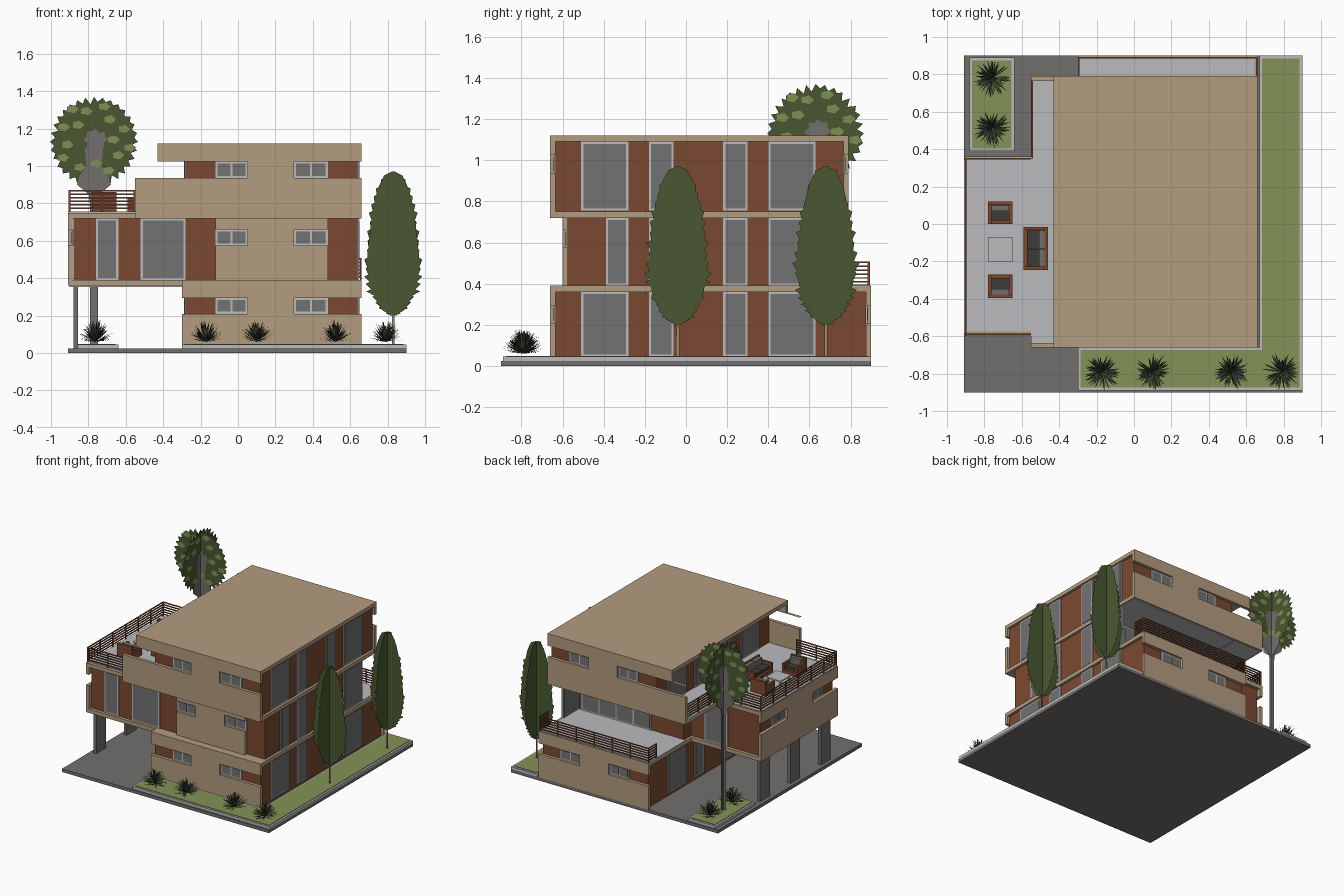
import bpy, bmesh, math, random
from mathutils import Vector

random.seed(4)
cube = bpy.data.objects.get("Cube")
if cube:
    bpy.data.objects.remove(cube)


def material(name, r, g, b):
    m = bpy.data.materials.new(name)
    col = [(c / 255) ** 2.2 for c in (r, g, b)] + [1]
    m.diffuse_color = col
    m.use_nodes = True
    m.node_tree.nodes["Principled BSDF"].inputs["Base Color"].default_value = col
    return m


TAN = material("tan_render", 178, 155, 127)
BROWN = material("brown_cladding", 122, 74, 52)
GLASS = material("grey_glass", 114, 114, 114)
LIGHT = material("light_concrete", 186, 186, 188)
DARK = material("dark_paving", 113, 111, 110)
GRASS = material("grass", 130, 145, 88)
GREEN = material("dark_leaf", 74, 88, 52)
PALE = material("pale_leaf", 126, 142, 86)
CHARCOAL = material("charcoal", 62, 64, 58)
BARK = material("pale_bark", 165, 135, 105)

parts = {}


def part(name, mat):
    # Returns the mesh of a part and the slot of one of its colours
    bm, mats = parts.setdefault(name, (bmesh.new(), []))
    if mat not in mats:
        mats.append(mat)
    return bm, mats.index(mat)


def face(name, mat, pts):
    bm, slot = part(name, mat)
    bm.faces.new([bm.verts.new(p) for p in pts]).material_index = slot


def box(name, mat, x0, x1, y0, y1, z0, z1):
    bm, slot = part(name, mat)
    lo, size = Vector((x0, y0, z0)), Vector((x1 - x0, y1 - y0, z1 - z0))
    for v in (made := bmesh.ops.create_cube(bm, size=1)["verts"]):
        v.co = lo + (v.co + Vector((.5, .5, .5))) * size
    for f in {f for v in made for f in v.link_faces}:
        f.material_index = slot


def wall_box(name, mat, axis, p, depth, a0, a1, z0, z1):
    # Box centred on a wall plane at x = p or y = p
    d = (p - depth, p + depth)
    box(name, mat, *(d + (a0, a1) if axis == "x" else (a0, a1) + d), z0, z1)


def glazing(name, axis, p, a0, a1, z0, z1, panes=1, rim=.011):
    wall_box(name, LIGHT, axis, p, .006, a0, a1, z0, z1)
    w = (a1 - a0 - rim) / panes
    for i in range(panes):
        s = a0 + rim + i * w
        wall_box(name, GLASS, axis, p, .009, s, s + w - rim, z0 + rim, z1 - rim)


def facade(name, axis, p, wall, a0, a1, zs, wins):
    # Thick panel with an open strip holding two windows and a solid pier
    z0, z1, z2, z3 = zs
    wall_box(name, TAN, axis, p, .0125, a0, a1, z0, z1)
    wall_box(name, TAN, axis, p, .0125, wins[0][1], wins[1][0], z1, z2)
    wall_box(name, TAN, axis, p, .0125, a0, a1, z2, z3)
    for w in wins:
        glazing(name + "_windows", axis, wall, *w, z1, z2, 2)


def railing(name, axis, p, a0, a1, z0):
    for i in range(6):
        z = z0 + .015 + i * .019
        wall_box(name, BROWN, axis, p, .004, a0, a1, z, z + .007)
    n = max(1, round((a1 - a0) / .16))
    for i in range(n + 1):
        s = a0 + (a1 - a0 - .008) * i / n
        wall_box(name, BROWN, axis, p, .004, s, s + .008, z0, z0 + .115)


# Site, curbs and lawns
box("paving", DARK, -.91, .9, -.9, .9, 0, .025)
for x0, x1, y0, y1 in ((-.3, .9, -.89, -.66), (.67, .9, -.89, .9), (-.88, -.64, .39, .89)):
    box("curb", LIGHT, x0, x1, y0, y1, .025, .045)
for x0, x1, y0, y1 in ((-.285, .885, -.875, -.675), (.685, .885, -.675, .885), (-.865, -.655, .405, .875)):
    box("lawn", GRASS, x0, x1, y0, y1, .04, .049)

# Clad storeys and left wing
box("ground_walls", BROWN, -.28, .64, -.635, .875, .025, .36)
box("middle_walls", BROWN, -.28, .64, -.575, .43, .39, .72)
box("wing_walls", BROWN, -.88, -.28, -.575, .335, .39, .72)
box("top_walls", BROWN, -.28, .64, -.635, .765, .75, 1.09)

# Slabs, roof, balcony floors and ceilings
box("lower_slab", TAN, -.3, .66, -.66, .9, .36, .39)
box("wing_slab", TAN, -.91, -.3, -.6, .36, .36, .39)
box("upper_slab", TAN, -.55, .66, -.66, .79, .72, .75)
box("wing_roof", TAN, -.91, -.55, -.6, .36, .72, .75)
box("roof", TAN, -.43, .66, -.66, .79, 1.09, 1.12)
box("balcony_floor", LIGHT, -.3, .645, .43, .89, .388, .395)
box("terrace_floor", LIGHT, -.905, -.55, -.575, .355, .748, .756)
box("terrace_floor", LIGHT, -.55, -.28, -.635, .765, .748, .756)
box("ceilings", LIGHT, -.29, .65, .43, .78, .714, .721)
box("ceilings", LIGHT, -.54, -.3, .36, .78, .714, .721)
box("ceilings", LIGHT, -.9, -.3, -.59, .35, .354, .361)

# Slotted facade panels
wins = ((-.12, .05), (.30, .48))
low, mid, high = (.025, .21, .295, .39), (.39, .575, .66, .72), (.72, .935, 1.025, 1.03)
facade("ground_front_panel", "y", -.6475, -.636, -.3, .66, low, wins)
facade("ground_back_panel", "y", .8875, .876, -.3, .66, low, wins)
facade("middle_front_panel", "y", -.5875, -.576, -.12, .48, mid, wins)
facade("top_front_panel", "y", -.6475, -.636, -.55, .66, high[:2] + (1.025, 1.025), wins)
facade("top_back_panel", "y", .7775, .766, -.55, .66, high[:2] + (1.025, 1.025), wins)
facade("wing_left_panel", "x", -.8975, -.881, -.6, .36, (.36, .575, .66, .75), ((-.46, -.29), (.03, .20)))
for y in (-.6475, .7775):
    wall_box("roof_fascia", TAN, "y", y, .0125, -.43, .66, 1.025, 1.1)

# Tall glazing on side, front and rear walls
wide = ((-.51, -.28), (-.18, -.06), (.18, .30), (.40, .63))
for a0, a1 in wide:
    for x in (-.28, .64):
        glazing("ground_doors", "x", x, a0, a1, .045, .36)
        glazing("top_doors", "x", x, a0, a1, .755, 1.09)
for a0, a1 in ((-.39, -.28),) + wide[1:]:
    glazing("middle_doors", "x", .64, a0, a1, .39, .72)
for a0, a1 in ((-.76, -.64), (-.52, -.28)):
    glazing("wing_doors", "y", -.575, a0, a1, .39, .72)
glazing("wing_doors", "y", .335, -.6, -.4, .39, .72)
glazing("balcony_doors", "y", .43, 0, .61, .395, .714, 4)

# Columns below the wing
for y in (-.49, -.11, .27):
    box("columns", DARK, -.88, -.855, y - .06, y + .06, .025, .36)

# Railings
railing("terrace_railing", "x", -.9, -.595, .355, .755)
railing("terrace_railing", "y", -.59, -.905, -.55, .755)
railing("terrace_railing", "y", .35, -.905, -.55, .755)
railing("terrace_railing", "x", -.545, .35, .765, .755)
railing("balcony_railing", "y", .89, -.3, .66, .39)
for x in (-.295, .655):
    railing("balcony_railing", "x", x, .79, .89, .39)


# Terrace seating: cladded frame with cushions, back on the given side
def seat(name, x0, x1, y0, y1, back, cushions):
    z, t = .756, .018
    box(name, BROWN, x0, x1, y0, y1, z, z + .025)
    sides = {"-x": (x0, x0 + t, y0, y1), "+x": (x1 - t, x1, y0, y1),
             "-y": (x0, x1, y0, y0 + t), "+y": (x0, x1, y1 - t, y1)}
    front = {"-x": "+x", "+x": "-x", "-y": "+y", "+y": "-y"}[back]
    for s, r in sides.items():
        if s != front:
            box(name, BROWN, *r, z, z + (.105 if s == back else .075))
    step = (y1 - y0 - 2 * t) / cushions
    for i in range(cushions):
        c = (x0 + t, x1 - t, y0 + t + i * step, y0 + t + (i + 1) * step - .003)
        box(name, CHARCOAL, *c, z + .025, z + .05)
        b = list(c)
        if back == "+x":
            b[0] = b[1] - .03
        elif back == "+y":
            b[2] = b[3] - .03
        else:
            b[3] = b[2] + .03
        box(name, DARK, *b, z + .05, z + .1)


seat("armchair_rear", -.78, -.65, 0, .12, "+y", 1)
seat("armchair_front", -.78, -.65, -.395, -.27, "-y", 1)
seat("sofa", -.59, -.46, -.245, -.015, "+x", 2)
box("coffee_table", LIGHT, -.78, -.65, -.2, -.07, .79, .8)
for x in (-.775, -.665):
    for y in (-.195, -.085):
        box("coffee_table", LIGHT, x, x + .01, y, y + .01, .756, .79)


# Trees made from two crossed cards
def card_point(x, y, turn, u, z, off=0):
    return (x + u, y + off, z) if turn == 0 else (x + off, y + u, z)


def strip(name, mat, x, y, turn, rows, off=0):
    for (za, wa), (zb, wb) in zip(rows, rows[1:]):
        face(name, mat, [card_point(x, y, turn, u, z, off)
                         for u, z in ((-wa, za), (wa, za), (wb, zb), (-wb, zb))])


outline = ((.2, .02), (.24, .08), (.33, .135), (.45, .16), (.6, .145),
           (.75, .125), (.88, .09), (.95, .05), (.97, .008))
for y in (-.04, .68):
    for turn in (0, 1):
        rows = []
        for (za, wa), (zb, wb) in zip(outline, outline[1:]):
            for k in range(3):
                t = k / 3
                rows.append((za + (zb - za) * t, (wa + (wb - wa) * t) * random.uniform(.88, 1.06)))
                rows.append((za + (zb - za) * (t + .08), (wa + (wb - wa) * t) * .88))
        strip("cypress", GREEN, .83, y, turn, rows + [outline[-1]])
        strip("cypress", BARK, .83, y, turn, [(.04, .008), (.22, .007)])


def blob(name, mat, x, y, turn, u, z, ru, rz, n, rough, off=0):
    ring = []
    for i in range(n):
        a, k = math.tau * i / n, 1 - rough * (i % 2) * random.uniform(.4, 1)
        ring.append(card_point(x, y, turn, u + ru * k * math.cos(a), z + rz * k * math.sin(a), off))
    for i in range(n):
        face(name, mat, [card_point(x, y, turn, u, z, off), ring[i], ring[(i + 1) % n]])


tx, ty = -.77, .63
for turn in (0, 1):
    blob("broad_tree", GREEN, tx, ty, turn, 0, 1.13, .235, .24, 64, .16)
    strip("broad_tree", DARK, tx, ty, turn, [(.04, .022), (.8, .022), (.86, .03)])
    for off in (-.004, .004):
        strip("broad_tree", DARK, tx, ty, turn, [(.85, .03), (.9, .09), (.95, .075), (1, .04), (1.1, .05)], off)
        blob("broad_tree", DARK, tx, ty, turn, .01, 1.14, .065, .06, 16, .35, off)
        for i in range(15):
            a, r = i * 2.4, .07 + .13 * math.sqrt((i + 1) / 15)
            blob("broad_tree", PALE, tx, ty, turn, r * math.cos(a), 1.14 + r * math.sin(a),
                 .034, .023, 10, .3, off * (1 + i / 20))

# Spiky shrubs
for x, y in ((-.17, -.79), (.1, -.79), (.52, -.79), (.79, -.79), (-.76, .78), (-.76, .51)):
    for i in range(110):
        a, e = random.uniform(0, math.tau), random.uniform(.05, 1.45)
        r = random.uniform(.085, .115)
        side = Vector((-math.sin(a), math.cos(a), 0)) * .005
        d = Vector((math.cos(a) * math.cos(e), math.sin(a) * math.cos(e), math.sin(e) * 1.1))
        root = Vector((x, y, .06))
        face("shrubs", (CHARCOAL, GREEN, CHARCOAL)[i % 3],
             [root, root + d * r * .5 + side, root + d * r, root + d * r * .5 - side])

# Turn every part into an object
for name, (bm, mats) in parts.items():
    mesh = bpy.data.meshes.new(name)
    bm.to_mesh(mesh)
    bm.free()
    for m in mats:
        mesh.materials.append(m)
    bpy.context.scene.collection.objects.link(bpy.data.objects.new(name, mesh))
